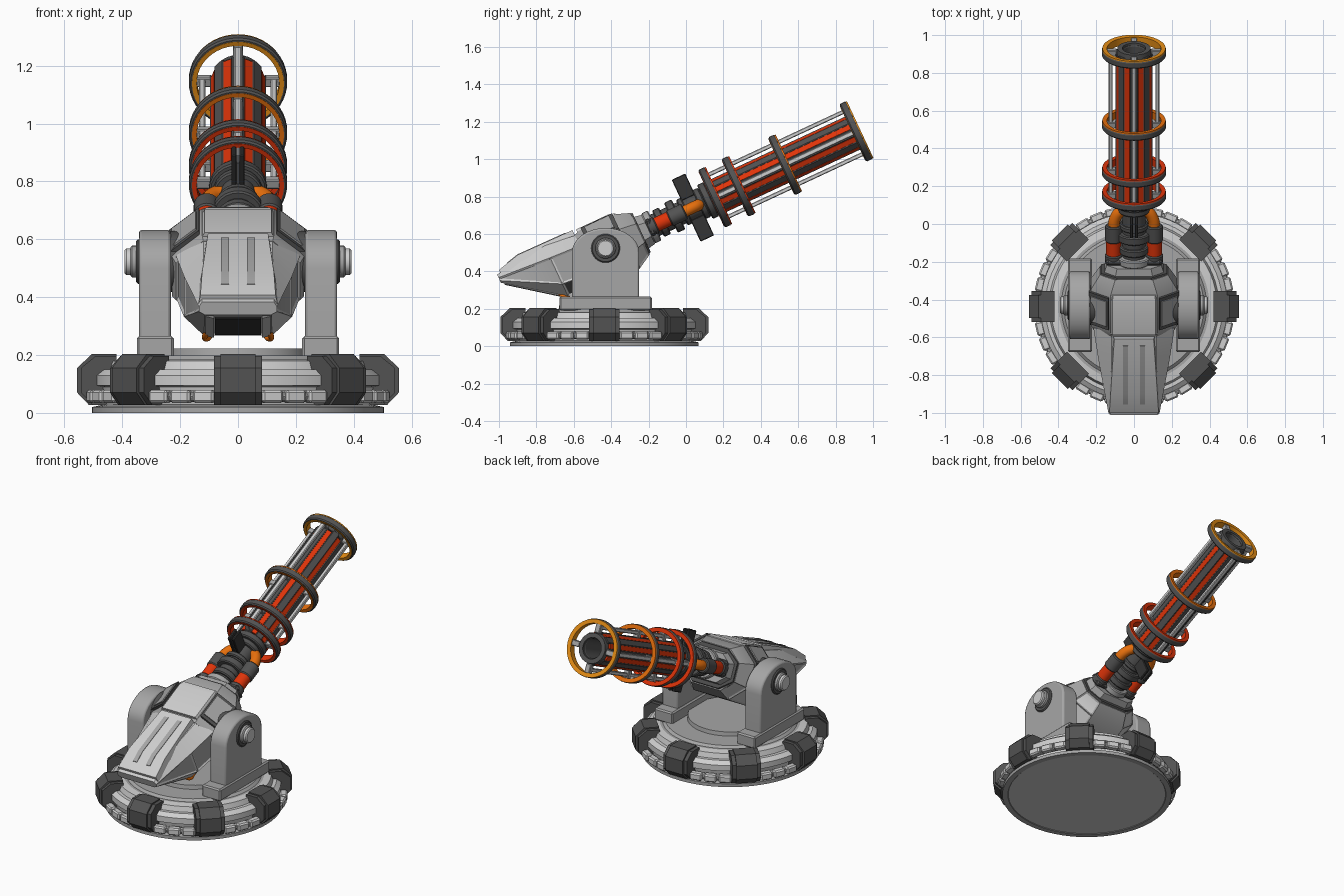
import bpy, bmesh
from math import radians, pi, cos, sin
from mathutils import Matrix, Vector

if "Cube" in bpy.data.objects:
    bpy.data.objects.remove(bpy.data.objects["Cube"])

def material(name, c):
    m = bpy.data.materials.new(name)
    m.diffuse_color = (*c, 1)
    m.use_nodes = True
    m.node_tree.nodes["Principled BSDF"].inputs["Base Color"].default_value = m.diffuse_color
    return m

LIGHT = material("light_grey", (0.62, 0.62, 0.62))
GREY = material("mid_grey", (0.38, 0.38, 0.38))
DARK = material("dark_grey", (0.085, 0.085, 0.085))
BLACK = material("near_black", (0.035, 0.035, 0.035))
RED = material("glow_red", (0.75, 0.035, 0.003))
ORANGE = material("glow_orange", (0.85, 0.17, 0.004))
AMBER = material("glow_amber", (0.82, 0.28, 0.008))

T = Matrix.Translation
R = Matrix.Rotation
HUB = Vector((0, -0.43, 0.523))
GUN = T(HUB) @ R(radians(25), 4, 'X')      # local y runs along the barrel
AXIS = GUN @ R(radians(-90), 4, 'X')       # local z runs along the barrel
BASE = T((0, -0.437, 0))

def finish(name, bm, mats, M, bevel=0):
    bmesh.ops.recalc_face_normals(bm, faces=bm.faces)
    if bevel:
        bmesh.ops.bevel(bm, geom=bm.edges[:], offset=bevel, segments=1, affect='EDGES')
    me = bpy.data.meshes.new(name)
    bm.to_mesh(me)
    bm.free()
    for m in mats if isinstance(mats, (list, tuple)) else [mats]:
        me.materials.append(m)
    me.shade_smooth()
    me.set_sharp_from_angle(angle=radians(30))
    ob = bpy.data.objects.new(name, me)
    ob.matrix_world = M
    bpy.context.collection.objects.link(ob)
    return ob

def box(name, c, size, mat, M=Matrix(), bevel=0):
    bm = bmesh.new()
    bmesh.ops.create_cube(bm, size=1, matrix=T(c) @ Matrix.Diagonal((*size, 1)))
    return finish(name, bm, mat, M, bevel)

def lathe(name, prof, mat, M, seg=48, closed=False):
    bm = bmesh.new()
    rings = [[bm.verts.new((r * cos(2 * pi * i / seg), r * sin(2 * pi * i / seg), h))
              for i in range(seg)] for r, h in prof]
    for a, b in zip(rings, rings[1:] + (rings[:1] if closed else [])):
        for i in range(seg):
            j = (i + 1) % seg
            bm.faces.new((a[i], a[j], b[j], b[i]))
    bmesh.ops.remove_doubles(bm, verts=bm.verts, dist=1e-5)
    return finish(name, bm, mat, M)

def rod(name, r, h0, h1, mat, M, seg=24, c=0.006):
    return lathe(name, [(0, h0), (r - c, h0), (r, h0 + c), (r, h1 - c), (r - c, h1), (0, h1)], mat, M, seg)

def loft(name, sections, mat, M, inset=None):
    """sections: (y, [(x, z), ...]); inset: gives each face a sunk panel's material index, or 0"""
    bm = bmesh.new()
    rows = [[bm.verts.new((x, y, z)) for x, z in pts] for y, pts in sections]
    n = len(rows[0])
    for a, b in zip(rows, rows[1:]):
        for i in range(n):
            bm.faces.new((a[i], a[(i + 1) % n], b[(i + 1) % n], b[i]))
    bm.faces.new(rows[0])
    bm.faces.new(rows[-1])
    bmesh.ops.recalc_face_normals(bm, faces=bm.faces)
    if inset:
        chosen = [(f, inset(f)) for f in bm.faces if inset(f)]
        bmesh.ops.inset_individual(bm, faces=[f for f, i in chosen], thickness=0.014, depth=-0.006)
        for f, i in chosen:
            f.material_index = i
    return finish(name, bm, mat, M)

def octa(w, top, bot, a, hi, lo, b):
    half = [(a, top), (w, hi), (w, lo), (b, bot)]
    return half + [(-x, z) for x, z in reversed(half)]

def pipe(name, pts, r, mat, M):
    cu = bpy.data.curves.new(name, 'CURVE')
    cu.dimensions = '3D'
    cu.bevel_depth, cu.bevel_resolution, cu.use_fill_caps = r, 4, True
    sp = cu.splines.new('BEZIER')
    sp.bezier_points.add(len(pts) - 1)
    for bp, p in zip(sp.bezier_points, pts):
        bp.co = p
        bp.handle_left_type = bp.handle_right_type = 'AUTO'
    cu.materials.append(mat)
    ob = bpy.data.objects.new(name, cu)
    ob.matrix_world = M
    bpy.context.collection.objects.link(ob)

# --- round base ---
lathe("base_plate", [(0.468, 0.004), (0.472, 0), (0.505, 0), (0.505, 0.02), (0.46, 0.03), (0, 0.03)],
      GREY, BASE, 64)
lathe("base_underside", [(0, 0.003), (0.469, 0.003), (0.469, 0.01), (0, 0.01)], LIGHT, BASE, 64)
lathe("base_drum", [(0.46, 0.025), (0.475, 0.09), (0.495, 0.095), (0.495, 0.13), (0.47, 0.15),
                    (0.45, 0.15), (0.44, 0.18), (0.4, 0.185)], LIGHT, BASE, 64)
lathe("base_deck", [(0.4, 0.185), (0.385, 0.185), (0.37, 0.198), (0, 0.198)], GREY, BASE, 64)
lathe("turntable", [(0.245, 0.19), (0.24, 0.222), (0, 0.222)], GREY, BASE, 48)
lathe("base_pipe_ring", [(0.5 + 0.02 * cos(k * pi / 4), 0.057 + 0.02 * sin(k * pi / 4)) for k in range(8)],
      GREY, BASE, 64, True)
for k in range(8):
    M = BASE @ R(k * pi / 4, 4, 'Z')
    for nm, r, w, top in (("clamp_outer", 0.556, 0.12, 0.203), ("clamp_inner", 0.543, 0.165, 0.196)):
        prof = [(0.42, top), (r - 0.05, top), (r, 0.155), (r, 0.07), (r - 0.04, 0.028), (0.45, 0.028), (0.42, 0.1)]
        loft(nm, [(-w / 2, prof), (w / 2, prof)], DARK, M)
    for j in (-1, 0, 1):
        box("rim_block", (0.51, 0, 0.057), (0.044, 0.074, 0.044), LIGHT,
            M @ R(pi / 8 + j * radians(9.3), 4, 'Z'), 0.008)

# --- support arms and trunnions ---
arch = [(-0.18, 0.2)] + [(-0.18 * cos(a * pi / 16), 0.5 + 0.132 * sin(a * pi / 16)) for a in range(17)] + [(0.18, 0.2)]
for s in (-1, 1):
    M = T((0, HUB.y, 0)) @ R(radians(90), 4, 'Z')
    ys = sorted((s * 0.232, s * 0.343))
    ob = loft("support_arm", [(y, arch) for y in ys], GREY, M)
    bv = ob.modifiers.new("edge", 'BEVEL')
    bv.width, bv.segments, bv.limit_method = 0.01, 2, 'ANGLE'
    box("arm_foot", (s * 0.286, HUB.y, 0.228), (0.128, 0.495, 0.075), GREY, bevel=0.008)
    side = T(HUB) @ R(s * pi / 2, 4, 'Y')
    rod("trunnion_boss", 0.105, 0.17, 0.24, DARK, side, 32)
    rod("hub_flange", 0.077, 0.335, 0.352, DARK, side, 32)
    rod("hub_collar", 0.055, 0.34, 0.372, GREY, side, 32)
    rod("hub_cap", 0.046, 0.36, 0.392, LIGHT, side, 32)

# --- gun housing ---
loft("housing", [(-0.12, octa(0.215, 0.135, -0.185, 0.12, 0.05, -0.09, 0.12)),
                 (-0.09, octa(0.228, 0.145, -0.195, 0.125, 0.06, -0.09, 0.12)),
                 (0.12, octa(0.228, 0.145, -0.175, 0.125, 0.06, -0.08, 0.12)),
                 (0.2, octa(0.18, 0.115, -0.13, 0.1, 0.05, -0.06, 0.1))], [GREY, LIGHT], GUN,
     lambda f: int(abs(f.normal.x) > 0.25 and f.normal.z < -0.25))
loft("housing_top_plate", [(y, [(x, 0.14), (-x, 0.14), (-x + 0.01, z), (x - 0.01, z)])
                           for y, x, z in ((-0.1, 0.125, 0.158), (0.09, 0.125, 0.158), (0.125, 0.12, 0.148))], LIGHT, GUN)
for s in (-1, 1):
    loft("shoulder_armour", [(y, [(s * 0.135, 0.155), (s * 0.238, 0.07), (s * 0.238, 0.0), (s * 0.2, 0.0), (s * 0.13, 0.12)])
                             for y in (-0.075, 0.11)], DARK, GUN)
    loft("shoulder_trim", [(y, [(s * 0.147, 0.153), (s * 0.23, 0.085), (s * 0.22, 0.07), (s * 0.14, 0.14)])
                           for y in (-0.055, 0.09)], GREY, GUN)
loft("front_collar", [(0.16, octa(0.185, 0.12, -0.14, 0.1, 0.05, -0.06, 0.1)),
                      (0.21, octa(0.175, 0.11, -0.12, 0.09, 0.05, -0.06, 0.09))], DARK, GUN)
loft("front_step", [(0.2, octa(0.16, 0.09, -0.1, 0.1, 0.04, -0.05, 0.1)),
                    (0.25, octa(0.145, 0.08, -0.09, 0.09, 0.035, -0.045, 0.09))], GREY, GUN)

# --- tapered rear housing with top panel ---
loft("rear_housing", [(-0.1, octa(0.215, 0.13, -0.185, 0.12, 0.07, -0.09, 0.12)),
                      (-0.29, octa(0.187, 0.15, -0.147, 0.12, 0.08, -0.075, 0.118)),
                      (-0.585, octa(0.135, 0.118, 0.07, 0.125, 0.1, 0.082, 0.115))], [LIGHT, GREY, DARK], GUN,
     lambda f: 2 if abs(f.normal.x) > 0.3 and f.normal.z < -0.2 and f.calc_center_median().y > -0.3
     else int(abs(f.normal.x) > 0.85))
panel = ((-0.12, 0.112, 0.163), (-0.44, 0.132, 0.167), (-0.565, 0.138, 0.136))
loft("rear_top_panel", [(y, [(x, z - 0.04), (-x, z - 0.04), (-x + 0.008, z), (x - 0.008, z)]) for y, x, z in panel], LIGHT, GUN)
loft("rear_vent", [(-0.33, [(-0.08, -0.126), (0.08, -0.126), (0.08, -0.1), (-0.08, -0.1)]),
                   (-0.55, [(-0.08, 0.038), (0.08, 0.038), (0.08, 0.07), (-0.08, 0.07)])], BLACK, GUN)
for s in (-1, 1):
    loft("panel_slot", [(y, [(s * 0.045 + dx, z + dz) for dx, dz in ((-.014, -.005), (.014, -.005), (.014, .003), (-.014, .003))])
                        for y, z in ((-0.16, 0.1635), (-0.44, 0.167), (-0.51, 0.15))], GREY, GUN)
    loft("vent_rail", [(y, [(s * x, z) for x, z in ((0.083, b), (0.112, b + 0.006), (0.112, b + 0.04), (0.083, b + 0.04))])
                       for y, b in ((-0.31, -0.146), (-0.57, 0.05))], LIGHT, GUN)
    pipe("belly_hose", [(s * 0.1, -0.34, -0.09), (s * 0.115, -0.3, -0.15), (s * 0.1, -0.25, -0.172), (s * 0.1, -0.17, -0.17)],
         0.01, ORANGE, GUN)

# --- neck with feed tubes ---
rod("neck_core", 0.062, 0.22, 0.63, DARK, AXIS)
for r, a, b, m in ((0.088, 0.25, 0.29, GREY), (0.078, 0.31, 0.35, DARK), (0.088, 0.385, 0.43, DARK),
                   (0.075, 0.45, 0.48, DARK), (0.085, 0.55, 0.585, DARK), (0.1, 0.585, 0.625, DARK)):
    rod("neck_collar", r, a, b, m, AXIS)
box("tube_manifold", (0, 0.265, 0), (0.3, 0.04, 0.1), DARK, GUN, 0.015)
box("tube_bridge", (0, 0.405, 0), (0.22, 0.03, 0.07), DARK, GUN, 0.008)
for s in (-1, 1):
    side = AXIS @ T((s * 0.108, 0, 0))
    rod("tube_sleeve_rear", 0.046, 0.25, 0.3, DARK, side)
    rod("tube_glow", 0.039, 0.29, 0.385, RED, side)
    rod("tube_sleeve_front", 0.045, 0.375, 0.468, DARK, side)
    pipe("tube_elbow", [(s * 0.108, 0.45, 0), (s * 0.1, 0.505, 0), (s * 0.075, 0.545, 0), (s * 0.04, 0.56, 0)], 0.031, ORANGE, GUN)
    for x in (-0.014, 0.014):
        box("neck_fin", (x, 0.515, s * 0.12), (0.016, 0.08, 0.125), BLACK, GUN, 0.004)
    box("fin_core", (0, 0.515, s * 0.1), (0.028, 0.06, 0.1), DARK, GUN)

# --- barrel: core, staves and glowing strips ---
lathe("barrel_core", [(0, 0.61), (0.08, 0.61), (0.08, 1.49), (0.058, 1.49), (0.055, 1.485)], DARK, AXIS, 32)
lathe("barrel_bore", [(0.055, 1.485), (0.055, 1.3), (0, 1.3)], DARK, AXIS, 32)
lathe("muzzle_lip", [(0.06, 1.47), (0.092, 1.47), (0.088, 1.502), (0.062, 1.502)], DARK, AXIS, 32, True)
for k in range(8):
    M = GUN @ R(k * pi / 4, 4, 'Y')
    box("barrel_stave", (0, 1.05, 0.086), (0.044, 0.86, 0.022), DARK, M, 0.004)
    box("glow_strip", (0, 1.045, 0.083), (0.028, 0.83, 0.024), RED, M @ R(pi / 8, 4, 'Y'))

# --- barrel rails and rings: dark shells around wider glowing liners ---
RINGS = ((0.645, RED), (0.783, RED), (1.057, ORANGE), (1.478, AMBER))
for k in range(4):
    M = GUN @ R(k * pi / 2, 4, 'Y')
    box("barrel_rail", (0, 1.06, 0.124), (0.026, 0.85, 0.022), LIGHT, M, 0.004)
    for t, m in RINGS:
        box("ring_bracket", (0, t, 0.118), (0.034, 0.034, 0.055), GREY, M, 0.004)
for t, m in RINGS:
    lathe("ring_shell", [(0.151, t - 0.02), (0.164, t - 0.02), (0.17, t - 0.013), (0.17, t + 0.012),
                         (0.166, t + 0.018), (0.151, t + 0.018)], DARK, AXIS, 48, True)
    lathe("ring_glow", [(0.143, t - 0.02), (0.159, t - 0.022), (0.159, t + 0.015), (0.168, t + 0.017),
                        (0.167, t + 0.024), (0.143, t + 0.022)], m, AXIS, 48, True)
